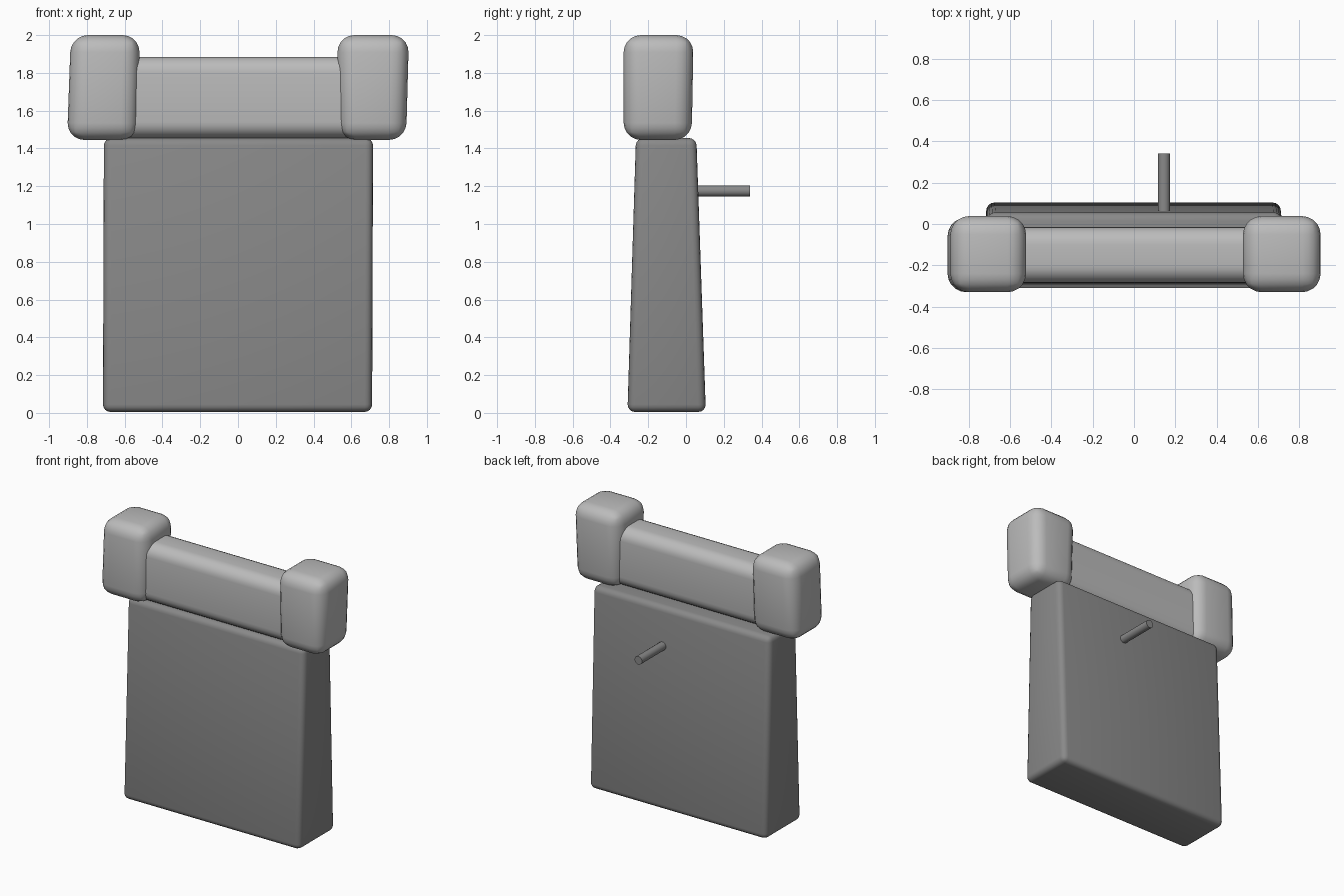
import bpy, bmesh, math

if "Cube" in bpy.data.objects:
    bpy.data.objects.remove(bpy.data.objects["Cube"])


def grey(name, value):
    mat = bpy.data.materials.new(name)
    mat.diffuse_color = (value, value, value, 1)
    mat.use_nodes = True
    mat.node_tree.nodes["Principled BSDF"].inputs["Base Color"].default_value = mat.diffuse_color
    return mat


dark = grey("dark_grey", 0.25)
light = grey("light_grey", 0.5)


def finish(ob, mat):
    ob.data.materials.append(mat)
    bpy.ops.object.select_all(action='DESELECT')
    ob.select_set(True)
    bpy.context.view_layer.objects.active = ob
    bpy.ops.object.shade_smooth_by_angle(angle=math.radians(40))


def rounded_box(name, mat, bottom, top, z0, z1, radius, segments, edge_test=None):
    """Tapered box; bottom and top are (x0, x1, y0, y1)."""
    bm = bmesh.new()
    rings = []
    for (x0, x1, y0, y1), z in ((bottom, z0), (top, z1)):
        rings.append([bm.verts.new((x, y, z)) for x, y in
                      ((x0, y0), (x1, y0), (x1, y1), (x0, y1))])
    low, high = rings
    bm.faces.new(low[::-1])
    bm.faces.new(high)
    for i in range(4):
        j = (i + 1) % 4
        bm.faces.new((low[i], low[j], high[j], high[i]))
    edges = [e for e in bm.edges if edge_test is None or edge_test(e)]
    bmesh.ops.bevel(bm, geom=edges, offset=radius, segments=segments,
                    profile=0.5, affect='EDGES')
    bmesh.ops.recalc_face_normals(bm, faces=bm.faces)
    me = bpy.data.meshes.new(name)
    bm.to_mesh(me)
    bm.free()
    ob = bpy.data.objects.new(name, me)
    bpy.context.collection.objects.link(ob)
    finish(ob, mat)


# tapered slab body
rounded_box("body", dark, (-0.715, 0.71, -0.31, 0.105), (-0.71, 0.715, -0.265, 0.055),
            0.005, 1.455, 0.04, 4)

# cross roll, rounded only along its length
roll = (-0.68, 0.68, -0.285, -0.015)
rounded_box("cross_roll", light, roll, roll, 1.455, 1.885, 0.085, 6,
            lambda e: abs(e.verts[0].co.x - e.verts[1].co.x) > 0.5)

# soft end blocks
rounded_box("left_end_block", light, (-0.905, -0.53, -0.33, 0.03),
            (-0.885, -0.52, -0.33, 0.04), 1.445, 2.0, 0.09, 5)
rounded_box("right_end_block", light, (0.535, 0.89, -0.33, 0.03),
            (0.525, 0.905, -0.33, 0.04), 1.445, 2.0, 0.09, 5)

# rear peg
bpy.ops.mesh.primitive_cylinder_add(vertices=16, radius=0.03, depth=0.36,
                                    location=(0.145, 0.16, 1.175),
                                    rotation=(math.pi / 2, 0, 0))
peg = bpy.context.object
peg.name = "rear_peg"
finish(peg, dark)
